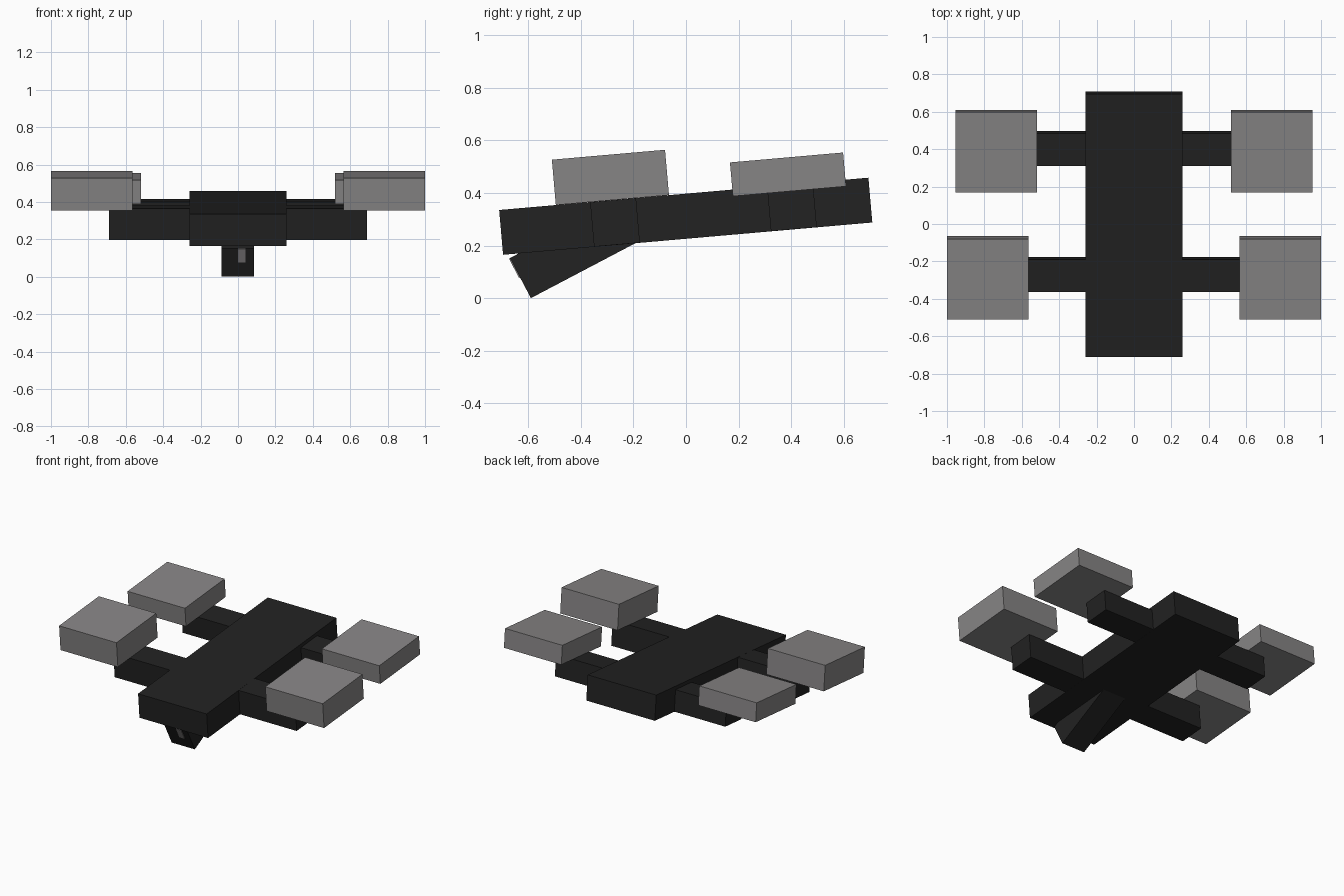
import bpy, bmesh, math
from mathutils import Matrix

if "Cube" in bpy.data.objects:
    bpy.data.objects.remove(bpy.data.objects["Cube"])


def material(name, rgb):
    m = bpy.data.materials.new(name)
    m.diffuse_color = (*rgb, 1)
    m.use_nodes = True
    m.node_tree.nodes["Principled BSDF"].inputs["Base Color"].default_value = m.diffuse_color
    return m


BLACK = material("matte black", (0.016, 0.016, 0.016))
GREY = material("warm grey", (0.24, 0.232, 0.234))
TILT = math.radians(5)


def box(name, center, size, mat, angle=TILT):
    """Box of the given size, pitched about the x axis."""
    bm = bmesh.new()
    bmesh.ops.create_cube(bm, size=1)
    bmesh.ops.transform(bm, matrix=Matrix.Diagonal((*size, 1)), verts=bm.verts)
    me = bpy.data.meshes.new(name)
    bm.to_mesh(me)
    bm.free()
    me.materials.append(mat)
    ob = bpy.data.objects.new(name, me)
    ob.location = center
    ob.rotation_euler.x = angle
    bpy.context.collection.objects.link(ob)
    return ob


# Long central body, nose down
box("body", (0, -0.001, 0.3115), (0.52, 1.41, 0.171), BLACK)

# Arms and rotor blocks, mirrored left and right
for side, s in (("left", -1), ("right", 1)):
    box(f"front_arm_{side}", (s * 0.475, -0.27, 0.288), (0.43, 0.175, 0.17), BLACK)
    box(f"rear_arm_{side}", (s * 0.453, 0.404, 0.335), (0.386, 0.175, 0.146), BLACK)
    box(f"front_rotor_{side}", (s * 0.782, -0.2875, 0.4593), (0.435, 0.432, 0.173), GREY)
    box(f"rear_rotor_{side}", (s * 0.737, 0.388, 0.4708), (0.435, 0.432, 0.129), GREY)

# Camera housing under the nose, rising backwards into the body
pitch = math.atan2(0.205, 0.39)
c, n = math.cos(pitch), math.sin(pitch)
length, depth = 0.45, 0.172
front_y, front_z = -0.59, 0.0            # lower front edge


def housing_point(along, up):
    return front_y + along * c - up * n, front_z + along * n + up * c


box("camera_housing", (-0.002, *housing_point(length / 2, depth / 2)),
    (0.175, length, depth), BLACK, pitch)

# Lens plate on the housing front
box("lens", (0.02, *housing_point(-0.001, 0.13)), (0.04, 0.006, 0.082), GREY, pitch)
